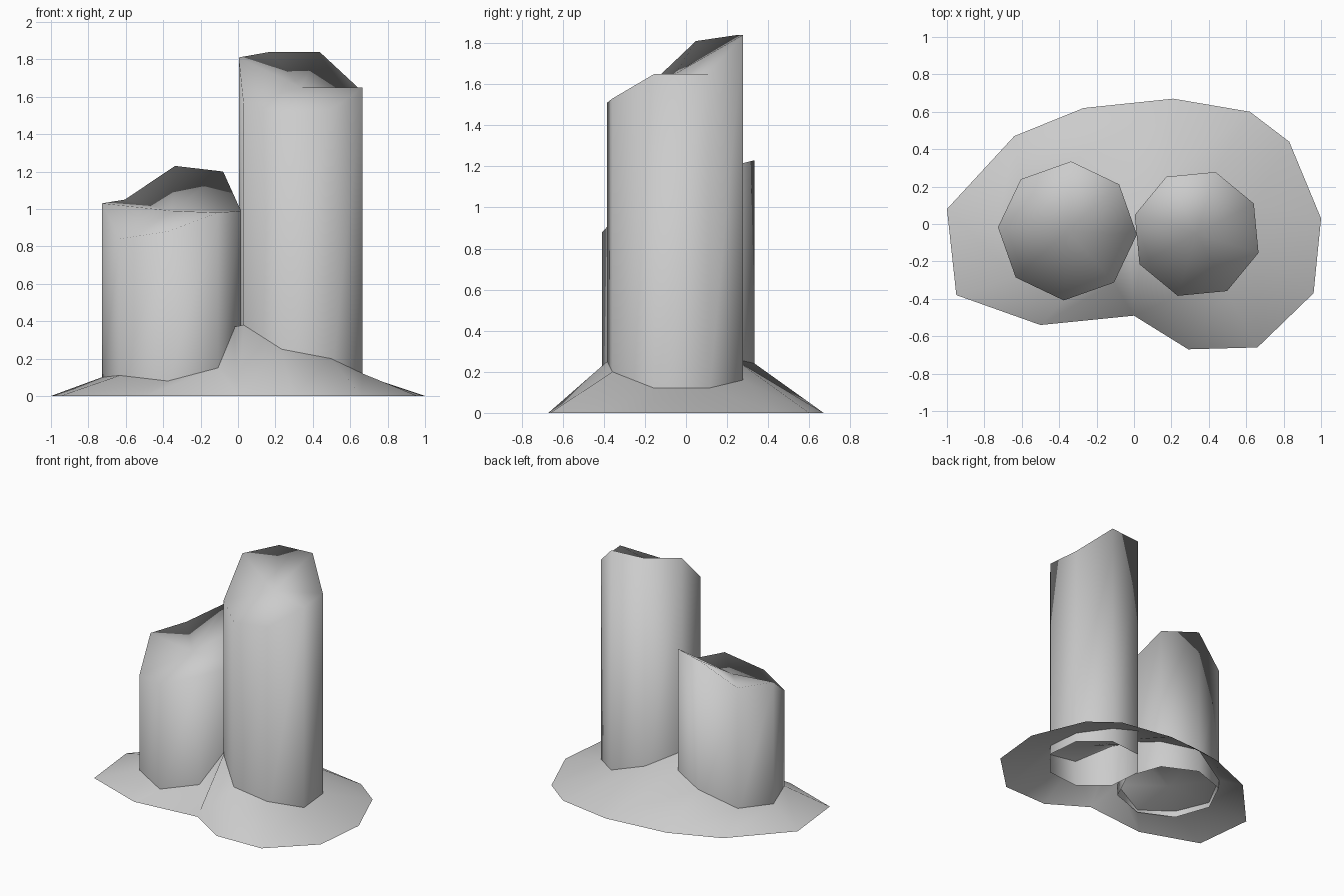
import bpy
import bmesh
from math import cos, sin, radians
from mathutils import Vector

cube = bpy.data.objects.get("Cube")
if cube:
    bpy.data.objects.remove(cube, do_unlink=True)

stone = bpy.data.materials.new("grey_stone")
stone.use_nodes = True
stone.diffuse_color = (0.6, 0.6, 0.6, 1)
stone.node_tree.nodes["Principled BSDF"].inputs["Base Color"].default_value = stone.diffuse_color


def finish(bm, name):
    """Turn a bmesh into a smooth shaded stone object."""
    mesh = bpy.data.meshes.new(name)
    bm.to_mesh(mesh)
    bm.free()
    mesh.materials.append(stone)
    for face in mesh.polygons:
        face.use_smooth = True
    part = bpy.data.objects.new(name, mesh)
    bpy.context.collection.objects.link(part)


def octagon(center, radius, turn):
    """Corners of an octagon, counterclockwise from the turn angle."""
    angles = [radians(turn + 45 * i) for i in range(8)]
    return [Vector((center[0] + radius * cos(a), center[1] + radius * sin(a), 0)) for a in angles]


def fan(bm, ring, hub):
    """Triangles from a central vertex to each edge of a closed ring."""
    for a, b in zip(ring, ring[1:] + ring[:1]):
        bm.faces.new((a, b, hub))


def column(name, center, corners, bottom, heights, middle):
    """Eight-sided pillar, open below, with a broken top around a middle point."""
    bm = bmesh.new()
    low = [bm.verts.new((c.x, c.y, bottom)) for c in corners]
    high = [bm.verts.new((c.x, c.y, z)) for c, z in zip(corners, heights)]
    for i in range(8):
        j = (i + 1) % 8
        bm.faces.new((low[i], low[j], high[j], high[i]))
    fan(bm, high, bm.verts.new((*center, middle)))
    finish(bm, name)


# Pillars
short_center, tall_center = (-0.356, -0.037), (0.335, -0.053)
short = octagon(short_center, 0.372, -3)
tall = octagon(tall_center, 0.346, 208)
column("short_column", short_center, short, 0.06,
       [0.99, 1.2, 1.23, 1.05, 1.03, 0.84, 0.88, 0.98], 0.99)
column("tall_column", tall_center, tall, 0.05,
       [1.56, 1.51, 1.53, 1.65, 1.65, 1.84, 1.84, 1.81], 1.65)

# Mound: outer edge on the ground, collar where it meets the pillars
outline = [(0, -.49), (.29, -.67), (.66, -.66), (.96, -.37), (1, .03), (.83, .44), (.62, .6),
           (.21, .67), (-.27, .62), (-.64, .47), (-1, .08), (-.95, -.38), (-.5, -.54)]
back_saddle, front_saddle = Vector((0, 0.06, 0)), Vector((-0.02, -0.12, 0))
collar = tall[:7] + [back_saddle] + short[1:] + [front_saddle]
climb = [.38, .25, .2, .12, .12, .16, .25, .33, .27, .24, .13, .1, .11, .08, .15, .37]
link = [0, 1, 2, 3, 4, 6, 7, 7, 7, 8, 9, 10, 11, 12, 13, 13]

bm = bmesh.new()
outer = [bm.verts.new((x, y, 0)) for x, y in outline]
inner = [bm.verts.new((c.x, c.y, z)) for c, z in zip(collar, climb)]
for i in range(len(inner)):
    j = (i + 1) % len(inner)
    end = link[j] if j else len(outer)
    edge = [outer[k % len(outer)] for k in range(link[i], end + 1)]
    bm.faces.new(edge + [inner[j], inner[i]])

# Mound surface carried on inside the pillars
fan(bm, inner[:8] + inner[-1:], bm.verts.new((*tall_center, 0.2)))
fan(bm, inner[7:], bm.verts.new((*short_center, 0.11)))
finish(bm, "mound")
